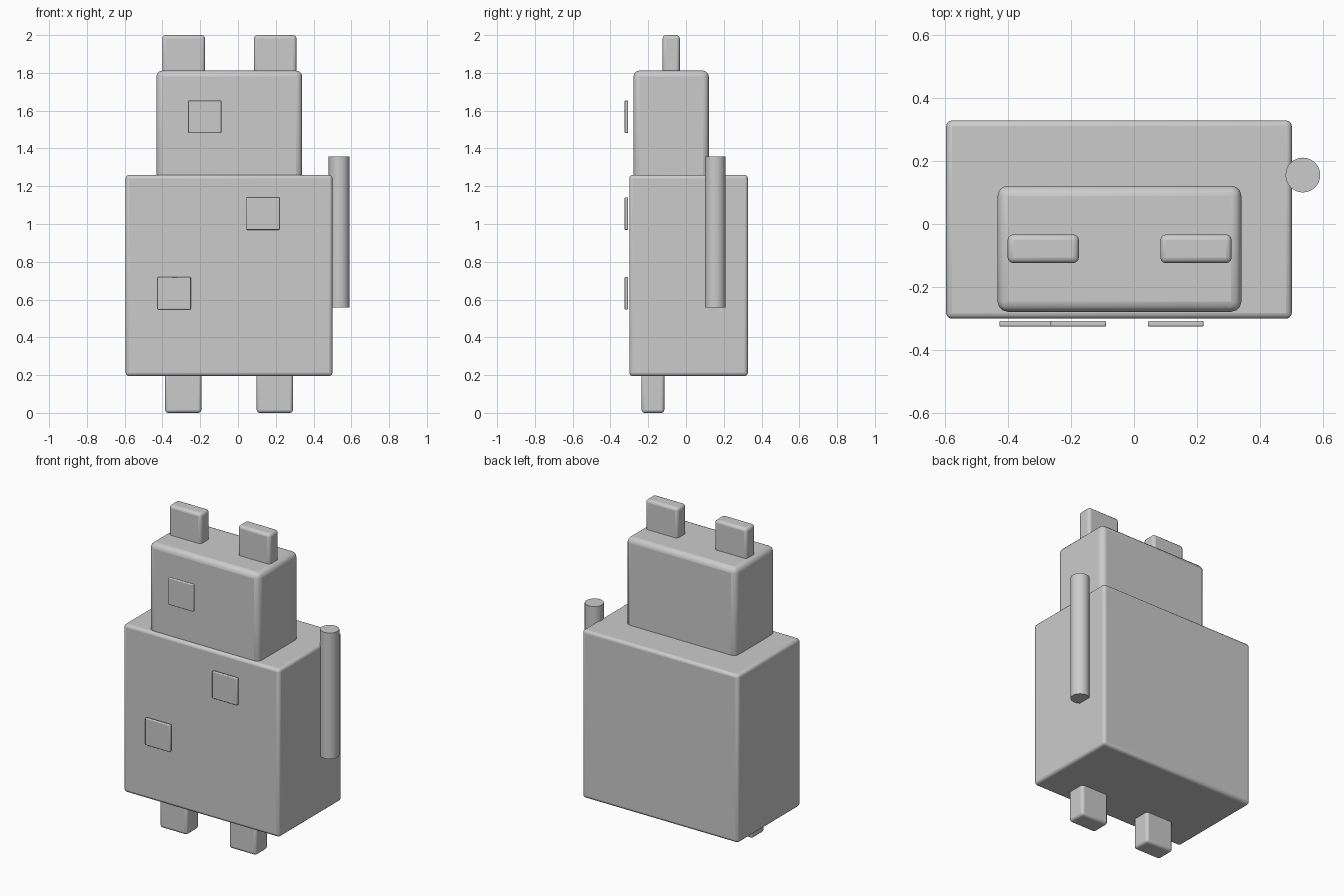
import bpy
import math

if "Cube" in bpy.data.objects:
    bpy.data.objects.remove(bpy.data.objects["Cube"])


def smooth(obj):
    bpy.ops.object.select_all(action='DESELECT')
    obj.select_set(True)
    bpy.context.view_layer.objects.active = obj
    bpy.ops.object.shade_smooth_by_angle(angle=math.radians(35))


def box(name, x, y, z, bevel):
    """Rounded box spanning the given (min, max) ranges."""
    spans = (x, y, z)
    bpy.ops.mesh.primitive_cube_add(size=1, location=[(a + b) / 2 for a, b in spans])
    obj = bpy.context.object
    obj.name = name
    obj.scale = [b - a for a, b in spans]
    bpy.ops.object.transform_apply(location=False, rotation=False, scale=True)
    mod = obj.modifiers.new("rounded_edges", 'BEVEL')
    mod.width = bevel
    mod.segments = 3
    smooth(obj)
    return obj


# Body and head (head sinks slightly into the body)
box("body", (-0.595, 0.50), (-0.30, 0.328), (0.195, 1.26), 0.018)
box("head", (-0.432, 0.34), (-0.278, 0.121), (1.22, 1.812), 0.032)

# Ears and feet, in pairs
for side, ear_x, foot_x in (("left", -0.2875, -0.29), ("right", 0.1965, 0.195)):
    box(f"{side}_ear", (ear_x - 0.113, ear_x + 0.113), (-0.124, -0.033), (1.77, 2.0), 0.018)
    box(f"{side}_foot", (foot_x - 0.096, foot_x + 0.096), (-0.235, -0.115), (0.0, 0.23), 0.016)

# Thin square patches floating just off the front
for i, (px, pz) in enumerate(((-0.176, 1.567), (0.132, 1.055), (-0.338, 0.633)), 1):
    box(f"patch_{i}", (px - 0.088, px + 0.088), (-0.325, -0.307),
        (pz - 0.086, pz + 0.086), 0.005)

# Upright round tail at the side
bpy.ops.mesh.primitive_cylinder_add(vertices=32, radius=0.055, depth=0.80,
                                    end_fill_type='TRIFAN', location=(0.535, 0.155, 0.957))
tail = bpy.context.object
tail.name = "tail"
smooth(tail)
